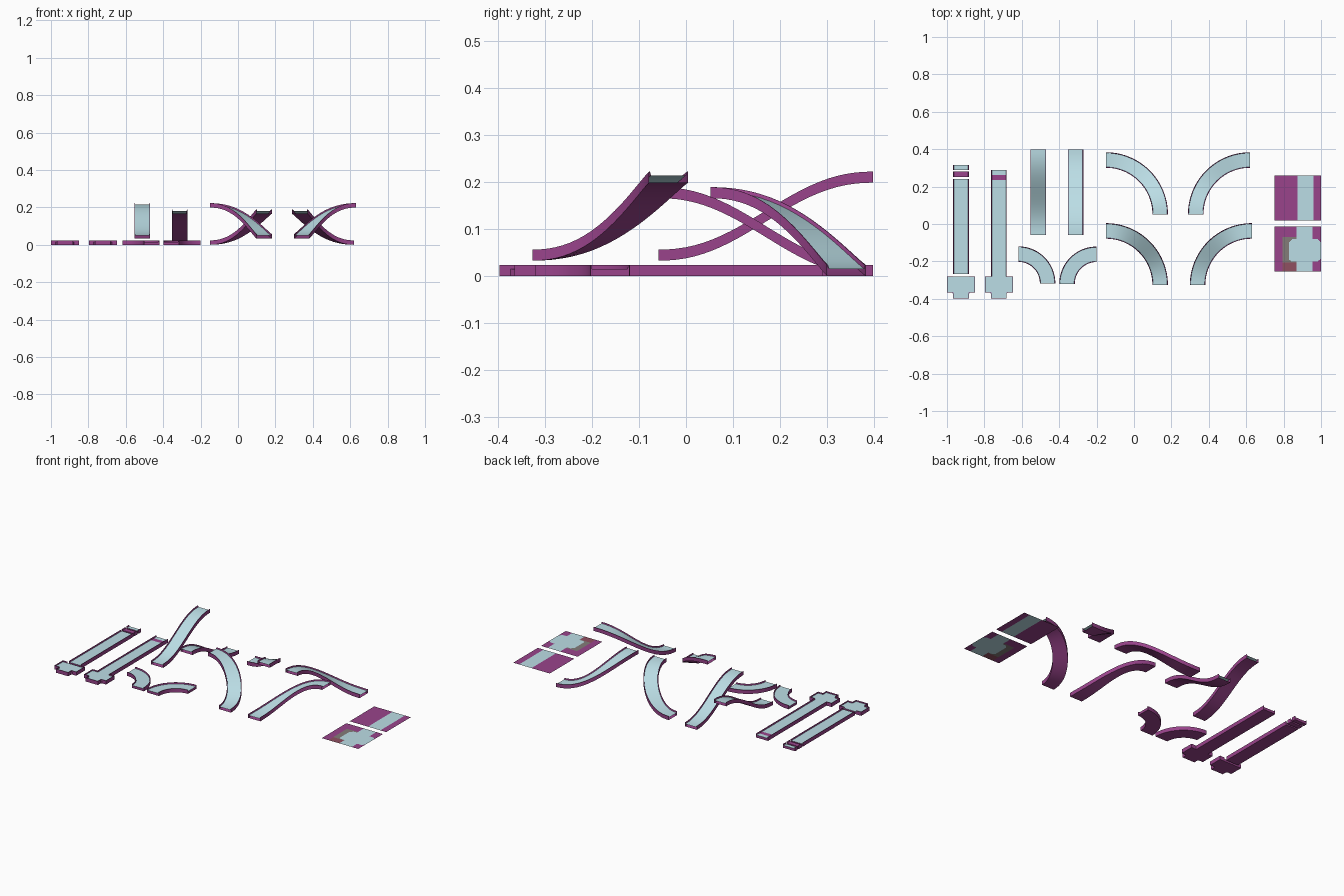
import bpy, bmesh, math

if "Cube" in bpy.data.objects:
    bpy.data.objects.remove(bpy.data.objects["Cube"])

def mat(name, c):
    m = bpy.data.materials.new(name)
    m.diffuse_color = (*c, 1)
    m.use_nodes = True
    m.node_tree.nodes["Principled BSDF"].inputs["Base Color"].default_value = m.diffuse_color
    return m

BLUE, PURPLE, GREY, RED = 0, 1, 2, 3
MATS = [mat("pale_blue", (0.50, 0.73, 0.79)),
        mat("purple", (0.32, 0.057, 0.26)),
        mat("warm_grey", (0.23, 0.20, 0.19)),
        mat("dull_red", (0.28, 0.08, 0.12))]
W, H, FLOOR = 0.0415, 0.0235, 0.0155   # half width, wall height, floor height
RISE = 0.166

def finish(name, bm, smooth=False, normals=True):
    if normals:
        bmesh.ops.recalc_face_normals(bm, faces=bm.faces)
    me = bpy.data.meshes.new(name)
    bm.to_mesh(me)
    bm.free()
    for m in MATS:
        me.materials.append(m)
    ob = bpy.data.objects.new(name, me)
    bpy.context.collection.objects.link(ob)
    if smooth:
        bpy.context.view_layer.objects.active = ob
        ob.select_set(True)
        bpy.ops.object.shade_smooth_by_angle(angle=math.radians(30))
        ob.select_set(False)
    return ob

# channel section: (offset across, height); each edge has its own colour
SECTION = [(-W, 0), (-W, H), (-W + .002, H), (-W + .004, FLOOR),
           (W - .004, FLOOR), (W - .002, H), (W, H), (W, 0)]
EDGE_COL = [PURPLE, PURPLE, PURPLE, BLUE, PURPLE, PURPLE, PURPLE, PURPLE]

def track(name, path, floor=BLUE, capped=False, smooth=True):
    """Sweep the channel section along (x, y, z, side_x, side_y) stations."""
    bm = bmesh.new()
    rings = [[bm.verts.new((x + o * sx, y + o * sy, z + h)) for o, h in SECTION]
             for x, y, z, sx, sy in path]
    n = len(SECTION)
    for a, b in zip(rings, rings[1:]):
        for i in range(n):
            j = (i + 1) % n
            f = bm.faces.new((a[i], a[j], b[j], b[i]))
            f.material_index = floor if EDGE_COL[i] == BLUE else PURPLE
    if capped:
        for r in (rings[0], rings[-1]):
            bm.faces.new(r).material_index = PURPLE
    return finish(name, bm, smooth)

def ease(a, b, t):
    """S-curve, a little steeper in the middle than a plain smoothstep."""
    s1 = t * t * (3 - 2 * t)
    s2 = t ** 3 * (t * (6 * t - 15) + 10)
    return a + (b - a) * (s1 + s2) / 2

def straight(name, x, y0, y1, z0=0, z1=0, steps=1, **kw):
    pts = [(x, y0 + (y1 - y0) * i / steps, ease(z0, z1, i / steps), 1, 0)
           for i in range(steps + 1)]
    return track(name, pts, smooth=steps > 1, **kw)

def quarter(name, cx, cy, side, r, z0=0, z1=0, steps=24, **kw):
    pts = []
    for i in range(steps + 1):
        t = i / steps
        s, c = math.sin(t * math.pi / 2), math.cos(t * math.pi / 2)
        pts.append((cx + side * r * s, cy + r * c, ease(z0, z1, t), side * s, c))
    return track(name, pts, **kw)

def box(bm, x0, x1, y0, y1, z0, z1):
    v = bmesh.ops.create_cube(bm, size=1)["verts"]
    for p in v:
        p.co = ((x0 + x1) / 2 + p.co.x * (x1 - x0), (y0 + y1) / 2 + p.co.y * (y1 - y0),
                (z0 + z1) / 2 + p.co.z * (z1 - z0))
    for f in {f for p in v for f in p.link_faces}:
        f.material_index = PURPLE

def junction(name, cx):
    """Three-way junction slab with thin rim walls."""
    bm = bmesh.new()
    half = [(W, -.397), (W, -.373), (W + .008, -.365), (.075, -.365), (.075, -.282)]
    outline = half + [(-x, y) for x, y in reversed(half)]
    lo = [bm.verts.new((cx + x, y, 0)) for x, y in outline]
    hi = [bm.verts.new((cx + x, y, FLOOR)) for x, y in outline]
    bm.faces.new(hi).material_index = BLUE
    bm.faces.new(lo).material_index = PURPLE
    for i in range(len(lo)):
        j = (i + 1) % len(lo)
        bm.faces.new((lo[i], lo[j], hi[j], hi[i])).material_index = PURPLE
    t = .002
    for s in (-1, 1):
        for xa, xb, ya, yb in ((W, .075, -.282 - t, -.282), (W, .075, -.365, -.365 + t),
                               (W - t, W, -.397, -.365), (.075 - t, .075, -.365, -.282)):
            xs = sorted((cx + s * xa, cx + s * xb))
            box(bm, xs[0], xs[1], ya, yb, FLOOR, H)
    box(bm, cx - W, cx + W, -.397, -.397 + t, FLOOR, H)
    return finish(name, bm)

# exploded lane (separate pieces) and the joined lane
for tag, x, cuts in (("split", -.925, ((-.268, .24), (.25, .28), (.29, .315))),
                     ("joined", -.722, ((-.282, .235), (.235, .263), (.263, .29)))):
    for part, (a, b), col in zip(("lane", "slot", "end"), cuts, (BLUE, PURPLE, BLUE)):
        straight(f"{tag}_{part}", x, a, b, floor=col, capped=True)
    junction(f"{tag}_junction", x)

# straight ramps
straight("ramp_up", -.512, -.058, .398, .033, .033 + RISE, 24)
straight("ramp_down", -.312, -.058, .398, RISE, 0, 24)

# small flat bends
quarter("flat_bend_left", -.618, -.317, 1, .156, capped=True)
quarter("flat_bend_right", -.2, -.32, -1, .158, capped=True)

# large rising bends
quarter("high_bend_left", -.15, .052, 1, .29, 0, RISE)
quarter("high_bend_right", .62, .052, -1, .29, 0, RISE)
quarter("low_bend_left", -.15, -.327, 1, .29, .033 + RISE, .033)
quarter("low_bend_right", .63, -.327, -1, .29, .033 + RISE, .033)

# flat sheets, coloured by region
def strip_rule(x, y):
    return BLUE if .874 < x < .96 else PURPLE

def cross_rule(x, y):
    dx, dy = abs(x - .914), abs(y + .142)
    if dx < .043 or (dx < .084 and dy < .06 and dx + dy < .13):
        return BLUE
    if .795 < x < .874 and -.205 < y < -.07:
        return GREY
    if .795 < x < .874 and y < -.205:
        return RED
    return PURPLE

def sheet(name, y0, y1, rule):
    bm = bmesh.new()
    n = 50
    g = [[bm.verts.new((.75 + .25 * i / n, y0 + (y1 - y0) * j / n, 0)) for j in range(n + 1)]
         for i in range(n + 1)]
    for i in range(n):
        for j in range(n):
            f = bm.faces.new((g[i][j], g[i + 1][j], g[i + 1][j + 1], g[i][j + 1]))
            c = f.calc_center_median()
            f.material_index = rule(c.x, c.y)
    return finish(name, bm, normals=False)

sheet("strip_sheet", .019, .259, strip_rule)
sheet("cross_sheet", -.254, -.013, cross_rule)
